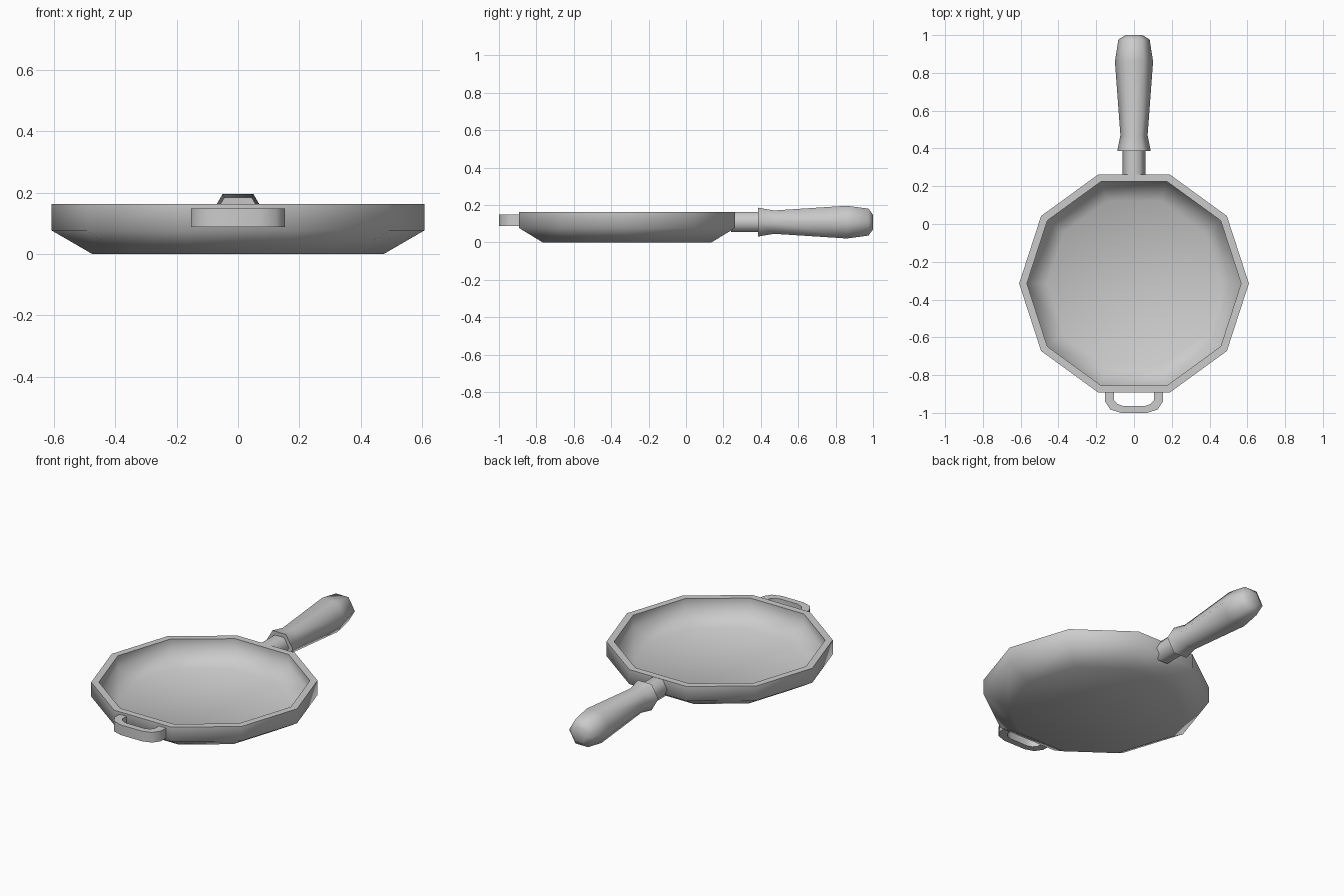
import bpy, bmesh, math
from mathutils import Matrix

if "Cube" in bpy.data.objects:
    bpy.data.objects.remove(bpy.data.objects["Cube"])


def finish(name, bm, angle=65):
    bmesh.ops.recalc_face_normals(bm, faces=bm.faces)
    mesh = bpy.data.meshes.new(name)
    bm.to_mesh(mesh)
    bm.free()
    ob = bpy.data.objects.new(name, mesh)
    bpy.context.collection.objects.link(ob)
    bpy.ops.object.select_all(action='DESELECT')
    ob.select_set(True)
    bpy.context.view_layer.objects.active = ob
    bpy.ops.object.shade_smooth_by_angle(angle=math.radians(angle))
    return ob


def lathe(name, profile, sides, matrix):
    """Closed loft of (radius, height) rings, capped at both ends."""
    bm = bmesh.new()
    rings = [[bm.verts.new((r * math.cos(2 * math.pi * i / sides),
                            r * math.sin(2 * math.pi * i / sides), h))
              for i in range(sides)] for r, h in profile]
    for a, b in zip(rings, rings[1:]):
        for i in range(sides):
            j = (i + 1) % sides
            bm.faces.new((a[i], a[j], b[j], b[i]))
    bm.faces.new(rings[0])
    bm.faces.new(rings[-1])
    bm.transform(matrix)
    return finish(name, bm)


# Ten-sided pan: outside from base to rim, then down the inside to the floor
lathe("pan_body",
      [(0.475, 0.0), (0.608, 0.077), (0.608, 0.163),
       (0.567, 0.163), (0.567, 0.097), (0.46, 0.035)],
      10, Matrix.Translation((0, -0.315, 0)))

# Six-sided handle along +y: stem, collar, grip and rounded end
along_y = Matrix.Translation((0, 0, 0.108)) @ Matrix.Rotation(-math.pi / 2, 4, 'X')
lathe("handle",
      [(0.062, 0.24), (0.062, 0.388), (0.089, 0.386), (0.072, 0.47),
       (0.101, 0.86), (0.083, 0.976), (0.045, 1.0)],
      6, along_y)

# Front loop grip: mirrored outer and inner outlines, extruded upward
outer = [(0.153, -0.88), (0.153, -0.94), (0.125, -0.982), (0.07, -1.0)]
inner = [(0.106, -0.88), (0.106, -0.932), (0.088, -0.953), (0.058, -0.963)]
outer += [(-x, y) for x, y in reversed(outer)]
inner += [(-x, y) for x, y in reversed(inner)]
bm = bmesh.new()
o = [bm.verts.new((x, y, 0.088)) for x, y in outer]
n = [bm.verts.new((x, y, 0.088)) for x, y in inner]
for i in range(len(o) - 1):
    bm.faces.new((o[i], o[i + 1], n[i + 1], n[i]))
ext = bmesh.ops.extrude_face_region(bm, geom=bm.faces[:], use_keep_orig=True)
bmesh.ops.translate(bm, vec=(0, 0, 0.06),
                    verts=[g for g in ext["geom"] if isinstance(g, bmesh.types.BMVert)])
finish("front_loop", bm)
